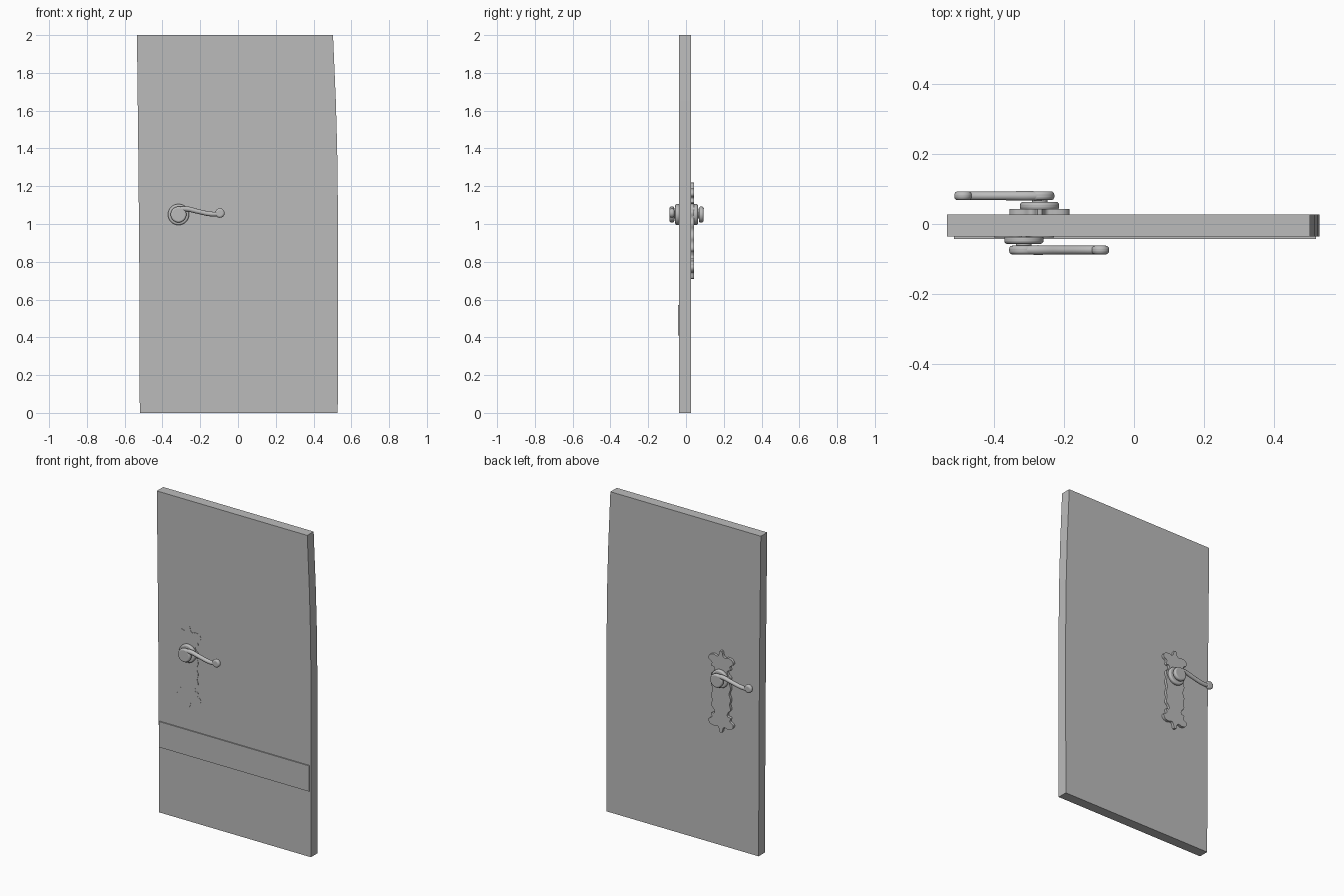
import bpy, bmesh, math
from mathutils import Matrix

cube = bpy.data.objects.get("Cube")
if cube:
    bpy.data.objects.remove(cube, do_unlink=True)

grey = bpy.data.materials.new("plain grey")
grey.use_nodes = True
grey.diffuse_color = (0.5, 0.5, 0.5, 1)
grey.node_tree.nodes["Principled BSDF"].inputs["Base Color"].default_value = (0.5, 0.5, 0.5, 1)


def finish(ob, name, matrix=None, smooth=True):
    """Name, colour, place and shade a part, turning curves into meshes."""
    ob.name = name
    bpy.ops.object.select_all(action='DESELECT')
    bpy.context.view_layer.objects.active = ob
    ob.select_set(True)
    if ob.type == 'CURVE':
        bpy.ops.object.convert(target='MESH')
        ob = bpy.context.object
    ob.data.materials.clear()
    ob.data.materials.append(grey)
    if matrix:
        ob.matrix_world = matrix @ ob.matrix_world
    if smooth:
        bpy.ops.object.shade_smooth_by_angle(angle=math.radians(40))
    return ob


def slab(name, outline, y_front, y_back):
    """Flat board cut from an x-z outline."""
    bm = bmesh.new()
    face = bm.faces.new([bm.verts.new((x, y_front, z)) for x, z in outline])
    new = bmesh.ops.extrude_face_region(bm, geom=[face])["geom"]
    verts = [v for v in new if isinstance(v, bmesh.types.BMVert)]
    bmesh.ops.translate(bm, verts=verts, vec=(0, y_back - y_front, 0))
    bmesh.ops.recalc_face_normals(bm, faces=bm.faces)
    mesh = bpy.data.meshes.new(name)
    bm.to_mesh(mesh)
    bm.free()
    ob = bpy.data.objects.new(name, mesh)
    bpy.context.collection.objects.link(ob)
    finish(ob, name, smooth=False)


def curve(points, cyclic, radii=None):
    """Smooth curve through points lying in the local x-y plane."""
    data = bpy.data.curves.new("path", 'CURVE')
    data.dimensions = '2D' if cyclic else '3D'
    data.resolution_u = 6
    spline = data.splines.new('BEZIER')
    spline.bezier_points.add(len(points) - 1)
    for i, (p, (x, y, z)) in enumerate(zip(spline.bezier_points, points)):
        p.co = (x, y, z)
        p.handle_left_type = p.handle_right_type = 'AUTO'
        p.radius = radii[i] if radii else 1
    spline.use_cyclic_u = cyclic
    ob = bpy.data.objects.new("path", data)
    bpy.context.collection.objects.link(ob)
    return ob


def disc(name, radius, z0, z1, round_edge, frame, x=0, y=0):
    """Round-edged disc facing out of the door."""
    bpy.ops.mesh.primitive_cylinder_add(vertices=40, radius=radius, depth=z1 - z0,
                                        location=(x, y, (z0 + z1) / 2))
    ob = bpy.context.object
    bpy.context.view_layer.update()
    mod = ob.modifiers.new("rounding", 'BEVEL')
    mod.width = round_edge
    mod.segments = 4
    finish(ob, name, frame)


# Door leaf, slightly bowed along both long edges
slab("door_leaf", [(-0.52, 0), (0.528, 0), (0.53, 1.0), (0.525, 1.4), (0.518, 1.65),
                   (0.503, 2), (-0.535, 2), (-0.527, 1.3), (-0.522, 0.7)], -0.036, 0.027)

# Kick board across the front
slab("kick_board", [(-0.515, 0.41), (0.52, 0.41), (0.52, 0.57), (-0.515, 0.57)], -0.043, -0.03)

# Quarter of the scrolled backplate outline, from its top tip to its waist
quarter = [(0, 0.255), (0.022, 0.218), (0.05, 0.222), (0.078, 0.212), (0.085, 0.19),
           (0.062, 0.17), (0.066, 0.148), (0.046, 0.142), (0.05, 0.118), (0.066, 0.1),
           (0.06, 0.065), (0.067, 0.035), (0.057, 0)]
right = quarter + [(x, -y) for x, y in reversed(quarter[:-1])]
outline = right + [(-x, y) for x, y in reversed(right[1:-1])]


def handle_set(side, x, y, turn, proud):
    """Backplate, rosette and lever; local x runs along the lever, z points outwards."""
    frame = (Matrix.Translation((x, y, 1.05)) @ Matrix.Rotation(turn, 4, 'Z')
             @ Matrix.Rotation(math.pi / 2, 4, 'X'))
    plate = curve([(px, py - 0.085, 0) for px, py in outline], True)
    plate.data.fill_mode = 'BOTH'
    plate.data.extrude = 0.01
    finish(plate, side + "_backplate", frame @ Matrix.Translation((0, 0, proud - 0.01)))

    disc(side + "_rosette", 0.056, -0.004, 0.02, 0.009, frame)
    disc(side + "_spindle", 0.022, 0.01, 0.035, 0.002, frame)
    disc(side + "_lever_hub", 0.042, 0.025, 0.05, 0.009, frame)
    disc(side + "_lever_end", 0.025, 0.025, 0.05, 0.01, frame, 0.219, 0.008)

    arm = curve([(-0.01, 0.026, 0.0375), (0.04, 0.03, 0.0375), (0.1, 0.017, 0.0375),
                 (0.17, 0.003, 0.0375), (0.215, 0.003, 0.0375)], False, [1, 1.1, 1, 1, 1])
    arm.data.bevel_depth = 0.0125
    arm.data.bevel_resolution = 4
    arm.data.use_fill_caps = True
    finish(arm, side + "_lever_arm", frame)


handle_set("front", -0.315, -0.037, 0, 0.001)
handle_set("back", -0.27, 0.043, math.pi, 0)
